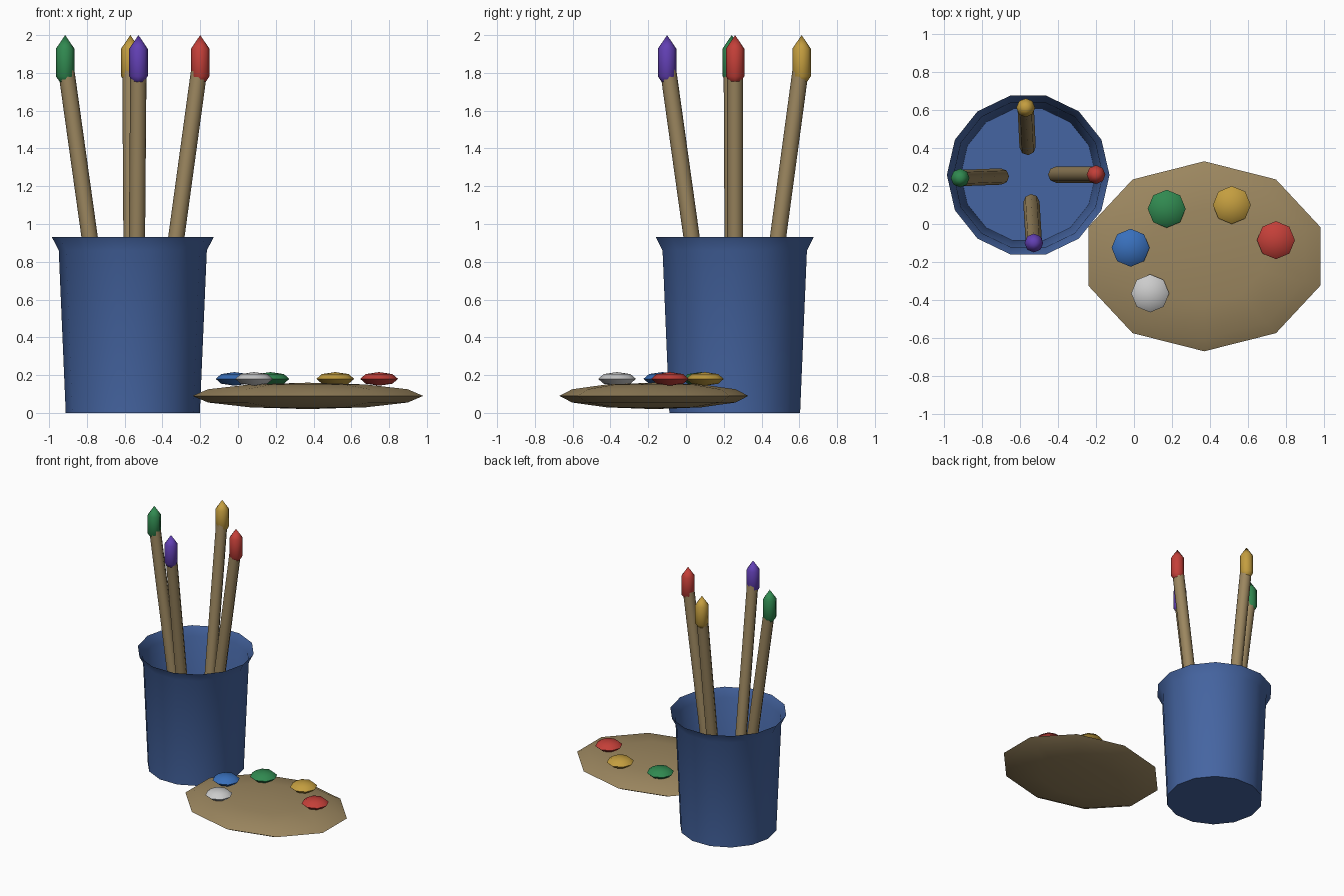
import bpy, bmesh
from math import sin, cos, pi, radians
from mathutils import Vector

if "Cube" in bpy.data.objects:
    bpy.data.objects.remove(bpy.data.objects["Cube"])


def material(name, rgb):
    m = bpy.data.materials.new(name)
    m.diffuse_color = (*rgb, 1)
    m.use_nodes = True
    m.node_tree.nodes["Principled BSDF"].inputs["Base Color"].default_value = m.diffuse_color
    return m


CUP = material("cup_blue", (0.06, 0.13, 0.36))
WOOD = material("wood", (0.33, 0.24, 0.115))
PAINT = {
    "red": material("red", (0.55, 0.05, 0.04)),
    "green": material("green", (0.03, 0.25, 0.08)),
    "yellow": material("yellow", (0.55, 0.34, 0.05)),
    "purple": material("purple", (0.12, 0.05, 0.45)),
    "blue": material("blue", (0.04, 0.16, 0.50)),
    "white": material("white", (0.65, 0.65, 0.65)),
}


def lathe(name, profile, sides, loc, mat, scale=(1, 1, 1), phase=0.0, axis=None, angle=50):
    """Revolve (radius, height) points around z; radius 0 makes a pole."""
    bm = bmesh.new()
    rings = []
    for r, z in profile:
        if r == 0:
            rings.append([bm.verts.new((0, 0, z))] * sides)
        else:
            rings.append([bm.verts.new((r * cos(phase + 2 * pi * i / sides),
                                        r * sin(phase + 2 * pi * i / sides), z))
                          for i in range(sides)])
    for a, b in zip(rings, rings[1:]):
        for i in range(sides):
            j = (i + 1) % sides
            bm.faces.new(list(dict.fromkeys((a[i], a[j], b[j], b[i]))))
    rot = axis.to_track_quat('Z', 'Y').to_matrix() if axis else None
    for v in bm.verts:
        v.co = Vector(c * s for c, s in zip(v.co, scale))
        if rot:
            v.co = rot @ v.co
    me = bpy.data.meshes.new(name)
    bm.to_mesh(me)
    bm.free()
    me.materials.append(mat)
    ob = bpy.data.objects.new(name, me)
    ob.location = loc
    bpy.context.collection.objects.link(ob)
    bpy.ops.object.select_all(action='DESELECT')
    ob.select_set(True)
    bpy.context.view_layer.objects.active = ob
    bpy.ops.object.shade_smooth_by_angle(angle=radians(angle))
    return ob


def ball(rings):
    """Unit half-circle profile with the given number of bands."""
    pts = [(sin(pi * k / rings), -cos(pi * k / rings)) for k in range(1, rings)]
    return [(0, -1)] + pts + [(0, 1)]


# Thin-walled cup with a flared lip
lathe("cup", [(0, 0), (0.355, 0), (0.392, 0.86), (0.428, 0.93)], 14,
      (-0.557, 0.258, 0), CUP)

# Brushes: leaning handle and upright pointed bristles
brushes = [
    ("red", (-0.41, 0.26), (-0.20, 0.26)),
    ("green", (-0.70, 0.25), (-0.915, 0.242)),
    ("yellow", (-0.56, 0.405), (-0.57, 0.612)),
    ("purple", (-0.54, 0.115), (-0.527, -0.10)),
]
for colour, foot, tip in brushes:
    start, end = Vector((*foot, 0.32)), Vector((*tip, 1.855))
    d = end - start
    lathe(f"{colour}_brush_handle", [(0, 0), (0.043, 0), (0.043, d.length), (0, d.length)],
          8, start, WOOD, axis=d)
    lathe(f"{colour}_brush_bristles", ball(3), 8, end, PAINT[colour], (0.057, 0.057, 0.145))

# Oval palette
lathe("palette", ball(6), 10, (0.37, -0.17, 0.09), WOOD, (0.642, 0.5, 0.07), phase=pi / 2)

# Paint dabs
dabs = {"green": (0.172, 0.08), "yellow": (0.515, 0.10), "red": (0.747, -0.085),
        "blue": (-0.018, -0.125), "white": (0.085, -0.365)}
for colour, (x, y) in dabs.items():
    lathe(f"{colour}_paint_dab", ball(4), 8, (x, y, 0.18), PAINT[colour], (0.1, 0.1, 0.036))
